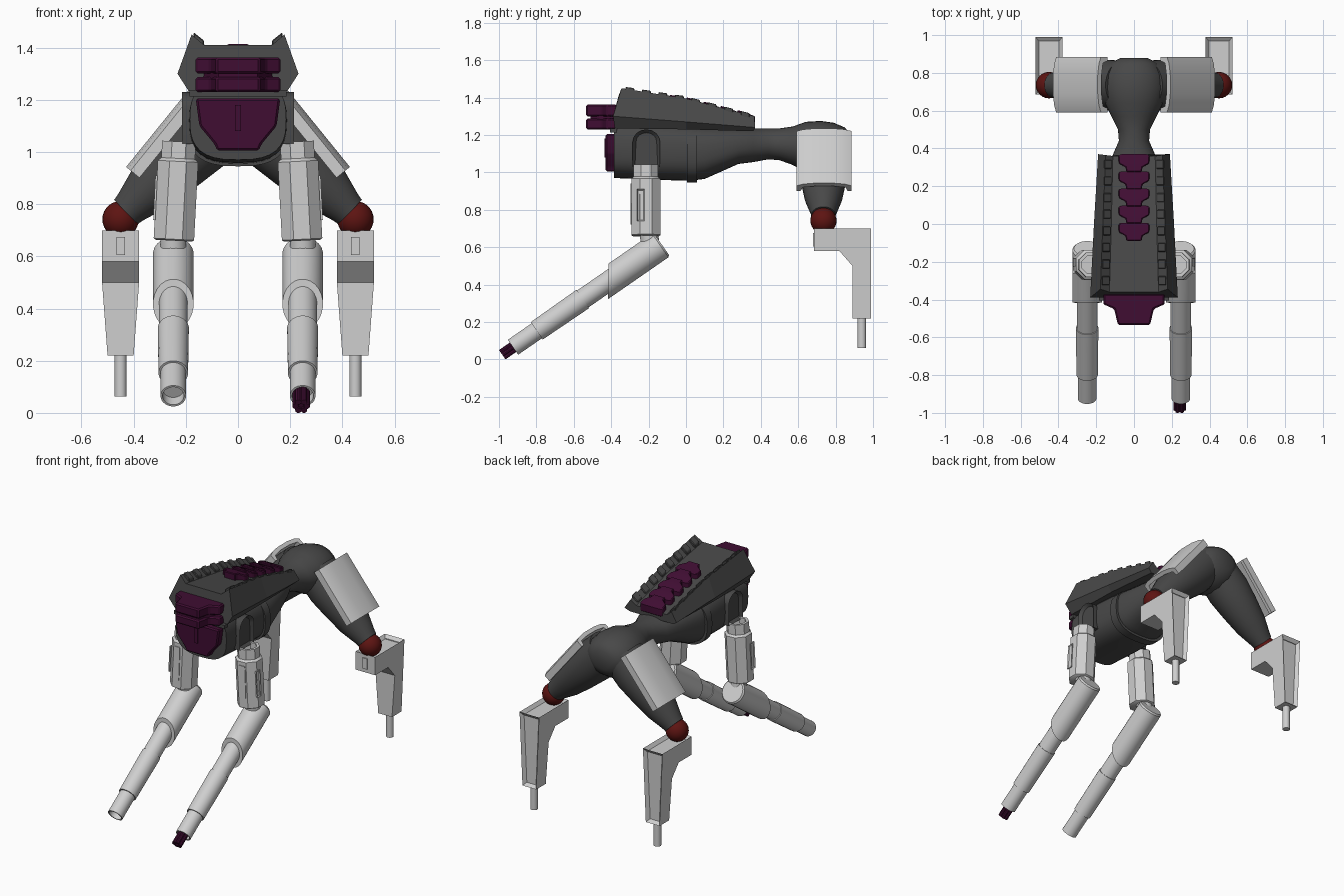
import bpy, bmesh, math
from mathutils import Vector

if "Cube" in bpy.data.objects:
    bpy.data.objects.remove(bpy.data.objects["Cube"])


def material(name, color):
    m = bpy.data.materials.new(name)
    m.use_nodes = True
    m.diffuse_color = (*color, 1)
    m.node_tree.nodes["Principled BSDF"].inputs["Base Color"].default_value = (*color, 1)
    return m


DARK = material("dark grey", (0.065, 0.065, 0.065))
WHITE = material("light grey", (0.62, 0.62, 0.62))
PURPLE = material("dark purple", (0.05, 0.004, 0.032))
RED = material("dark red", (0.11, 0.007, 0.006))


def finish(name, bm, mat, mirror=False, smooth=35):
    bmesh.ops.recalc_face_normals(bm, faces=bm.faces)
    for f in bm.faces:
        f.smooth = smooth > 0
    for e in bm.edges:
        e.smooth = e.calc_face_angle(3) < math.radians(smooth)
    me = bpy.data.meshes.new(name)
    bm.to_mesh(me)
    bm.free()
    me.materials.append(mat)
    ob = bpy.data.objects.new(name, me)
    bpy.context.collection.objects.link(ob)
    if mirror:
        ob.modifiers.new("Mirror", "MIRROR").use_mirror_merge = False
    return ob


def loft(rings):
    """Skin closed rings of points and cap both ends."""
    bm = bmesh.new()
    vs = [[bm.verts.new(p) for p in r] for r in rings]
    n = len(vs[0])
    for a, b in zip(vs, vs[1:]):
        for i in range(n):
            j = (i + 1) % n
            bm.faces.new((a[i], a[j], b[j], b[i]))
    bm.faces.new(vs[0])
    bm.faces.new(vs[-1])
    return bm


def tube(name, a, b, stations, mat, sides=24, mirror=True, slant=0.0):
    """Turned part along a-b; stations are (fraction, radius)."""
    a, b = Vector(a), Vector(b)
    d = (b - a).normalized()
    u = d.cross(Vector((1, 0, 0))).normalized()
    v = d.cross(u)
    rings = []
    for k, (t, r) in enumerate(stations):
        ring = []
        for i in range(sides):
            w = 2 * math.pi * (i + 0.5) / sides
            o = u * math.cos(w) + v * math.sin(w)
            shift = -o.z * slant if k == len(stations) - 1 else 0
            ring.append(a + (b - a) * (t + shift) + o * r)
        rings.append(ring)
    return finish(name, loft(rings), mat, mirror)


def prism(name, pts, place, lo, hi, mat, mirror=False, bevel=0.0, inset=None):
    """Extrude a 2D profile; place(a, b, depth) gives the 3D point."""
    bm = loft([[place(a, b, c) for a, b in pts] for c in (lo, hi)])
    bmesh.ops.recalc_face_normals(bm, faces=bm.faces)
    if inset:
        rule, thick, depth = inset
        faces = [f for f in bm.faces if rule(f)]
        bmesh.ops.inset_individual(bm, faces=faces, thickness=thick)
        bmesh.ops.translate(bm, vec=Vector(), verts=[])
        for f in faces:
            n = f.normal.copy()
            for v in f.verts:
                v.co -= n * depth
    if bevel:
        bmesh.ops.bevel(bm, geom=bm.edges[:], offset=bevel, segments=1, affect="EDGES")
    return finish(name, bm, mat, mirror, 25)


def both(half):
    return half + [(-x, y) for x, y in reversed(half)]


def from_top(x, y, z): return Vector((x, y, z))
def from_front(x, z, y): return Vector((x, y, z))
def from_side(y, z, x): return Vector((x, y, z))


# Torso, waist and hip: one lofted skin (y, half width, bottom, top, squareness)
def section(y, w, lo, hi, n, sides=32):
    ring = []
    for i in range(sides):
        t = 2 * math.pi * i / sides
        c, s = math.cos(t), math.sin(t)
        ring.append(Vector((w * math.copysign(abs(c) ** (2 / n), c), y,
                            (lo + hi) / 2 + (hi - lo) / 2 * math.copysign(abs(s) ** (2 / n), s))))
    return ring


BODY = [(-.385, .185, .97, 1.28, 2.8), (-.15, .19, .96, 1.27, 2.8), (.02, .185, .955, 1.26, 2.7),
        (.1, .18, .965, 1.25, 2.6), (.28, .145, 1.045, 1.24, 2.4), (.36, .115, 1.055, 1.235, 2.2),
        (.44, .08, 1.07, 1.235, 2), (.5, .085, 1.065, 1.235, 2), (.57, .12, 1.04, 1.245, 2),
        (.64, .155, 1.0, 1.27, 2), (.72, .172, .98, 1.275, 2), (.79, .165, .99, 1.265, 2),
        (.85, .125, 1.03, 1.24, 2), (.88, .07, 1.08, 1.2, 2)]
finish("body_and_hip", loft([section(*s) for s in BODY]), DARK, smooth=40)
finish("belly_rib", loft([section(y, .196, .945, 1.25, 2.7) for y in (.005, .06)]), DARK)

# Back shell with raised side ridges
SHELL = [[(.19, -.38, 1.235), (.232, -.39, 1.3), (.178, -.345, 1.45), (.13, -.36, 1.41)],
         [(.185, 0, 1.23), (.212, 0, 1.27), (.165, 0, 1.395), (.12, 0, 1.36)],
         [(.16, .36, 1.22), (.19, .37, 1.24), (.15, .365, 1.3), (.112, .36, 1.27)]]
finish("back_shell", loft([h + [(-x, y, z) for x, y, z in reversed(h)] for h in SHELL]), DARK, smooth=0)


def shell_z(y):
    return 1.36 - y * (.14 if y < 0 else .25)


# Vents along both ridges
for i in range(8):
    y = -.3 + i * .088
    x = .15 - .02 * (y + .3)
    prism("ridge_vent", [(x - .02, y - .024), (x + .02, y - .024), (x + .02, y + .024), (x - .02, y + .024)],
          lambda a, b, c: Vector((a, b, shell_z(b) + c + (a - .14) * .8)), -.01, .03, DARK, True, .004)

# Spine plates
for i in range(5):
    y = .335 - i * .091
    prism("spine_plate", both([(.07, y + .035), (.083, y + .025), (.08, y - .015), (.045, y - .035), (.04, y - .06)]),
          lambda a, b, c: Vector((a, b, shell_z(b) + c - (abs(a) * .25 if c > 0 else 0))),
          -.02, .052, PURPLE, bevel=.005)

# Chest: two stacked bars with a core, then a tapered plate
BAR = both([(.162, -.37), (.162, -.425), (.105, -.45), (.085, -.535)])
for lo, hi in ((1.23, 1.287), (1.3, 1.362)):
    prism("chest_bar", BAR, from_top, lo, hi, PURPLE, bevel=.008)
prism("chest_core", both([(.14, -.37), (.075, -.51)]), from_top, 1.24, 1.35, PURPLE)
prism("chest_plate", both([(.162, 1.205), (.148, 1.1), (.09, 1.03), (.08, 1.005)]), from_front,
      -.43, -.37, PURPLE, bevel=.008)
prism("chest_rib", both([(.011, 1.18), (.011, 1.08)]), from_front, -.437, -.428, PURPLE)
prism("chest_ledge", both([(.185, 1.235), (.185, 1.212)]), from_front, -.405, -.37, DARK)

# Front shoulder arches on the body sides
ARCH = [(-.285, 1.03)] + [(-.212 - .073 * math.cos(math.pi * i / 8), 1.165 + .065 * math.sin(math.pi * i / 8))
                          for i in range(9)] + [(-.139, 1.03)]
prism("shoulder_arch", ARCH, from_side, .15, .215, DARK, True,
      inset=(lambda f: f.normal.x > .9, .018, .02))

# Front upper legs: hollow eight-sided sleeves
tube("front_upper_leg", (.246, -.215, .66), (.226, -.215, 1.04),
     [(0, .075), (.015, .084), (.8, .084), (.83, .07), (1, .07), (1, .052), (.7, .052)], WHITE, 8)
prism("upper_leg_panel", [(-.262, .74), (-.222, .74), (-.222, .91), (-.262, .91)],
      lambda a, b, c: Vector((c - (b - .66) * .05, a, b)), .321, .329, WHITE, True,
      inset=(lambda f: f.normal.x > .9, .008, .006))
prism("upper_leg_front_panel", [(.225, .72), (.265, .72), (.257, .94), (.217, .94)], from_front,
      -.297, -.29, WHITE, True)

# Front lower legs: telescoping tubes with a slanted knee hood and open end
KNEE, TIP = Vector((.248, -.13, .615)), Vector((.248, -.925, .065))
tube("front_lower_leg", KNEE, TIP,
     [(.05, .055), (.53, .055), (.53, .06), (.84, .057), (.84, .049), (1, .049), (1, .041), (.95, .041)], WHITE)
tube("knee_hood", KNEE, TIP, [(0, .07), (.01, .078), (.36, .078)], WHITE, slant=.07)
tube("knee_joint", (.248, -.19, .6), (.248, -.2, .69), [(0, .05), (1, .05)], WHITE)

# Barrel cluster on the left front leg only
axis = (TIP - KNEE).normalized()
side = Vector((1, 0, 0))
up = side.cross(axis)
for i in range(6):
    w = i * math.pi / 3
    start = TIP - axis * .03 + Vector((-.006, 0, 0)) + (side * math.cos(w) + up * math.sin(w)) * .022
    tube("barrel", start, start + axis * .1, [(0, .012), (1, .012)], PURPLE, 10, False)
core = TIP + Vector((-.006, 0, 0))
tube("barrel_core", core - axis * .03, core + axis * .06, [(0, .02), (1, .02)], PURPLE, 12, False)

# Rear thighs, ankle balls
tube("rear_thigh", (.06, .735, 1.13), (.43, .735, .77),
     [(0, .13), (.25, .135), (.5, .12), (.75, .1), (.95, .07), (1, .065)], DARK)
bm = bmesh.new()
bmesh.ops.create_uvsphere(bm, u_segments=24, v_segments=14, radius=.07)
bmesh.ops.translate(bm, vec=(.45, .735, .742), verts=bm.verts)
finish("ankle_ball", bm, RED, True, 60)

# Curved guards over the rear thighs
along, out = Vector((.63, 0, -.777)), Vector((.777, 0, .63))
GUARD = both([(.05, -.002), (.11, -.01), (.147, -.024), (.147, -.068), (.125, -.068), (.115, -.038), (.05, -.028)])
prism("thigh_guard", GUARD,
      lambda a, b, c: Vector((.312, .738 + a, 1.09)) + out * b + along * c, -.188, .188, WHITE, True)

# Rear shins: angled brackets, narrower at the foot, with sunken back and top
SHIN = [(.685, .7), (.99, .7), (.99, .22), (.89, .22), (.89, .5), (.82, .58), (.685, .58)]


def shin_point(y, z, s):
    return Vector((.45 + s * (.071 if z > .49 else .05 + (z - .22) * .075), y, z))


prism("rear_shin", SHIN, shin_point, -1, 1, WHITE, True,
      inset=(lambda f: f.normal.y > .9 or f.normal.z > .9, .024, .022))
prism("shin_front_panel", [(.434, .605), (.466, .605), (.466, .675), (.434, .675)], from_front,
      .678, .686, WHITE, True)
tube("foot_peg", (.45, .94, .062), (.45, .94, .23), [(0, .023), (1, .023)], WHITE, 16)
